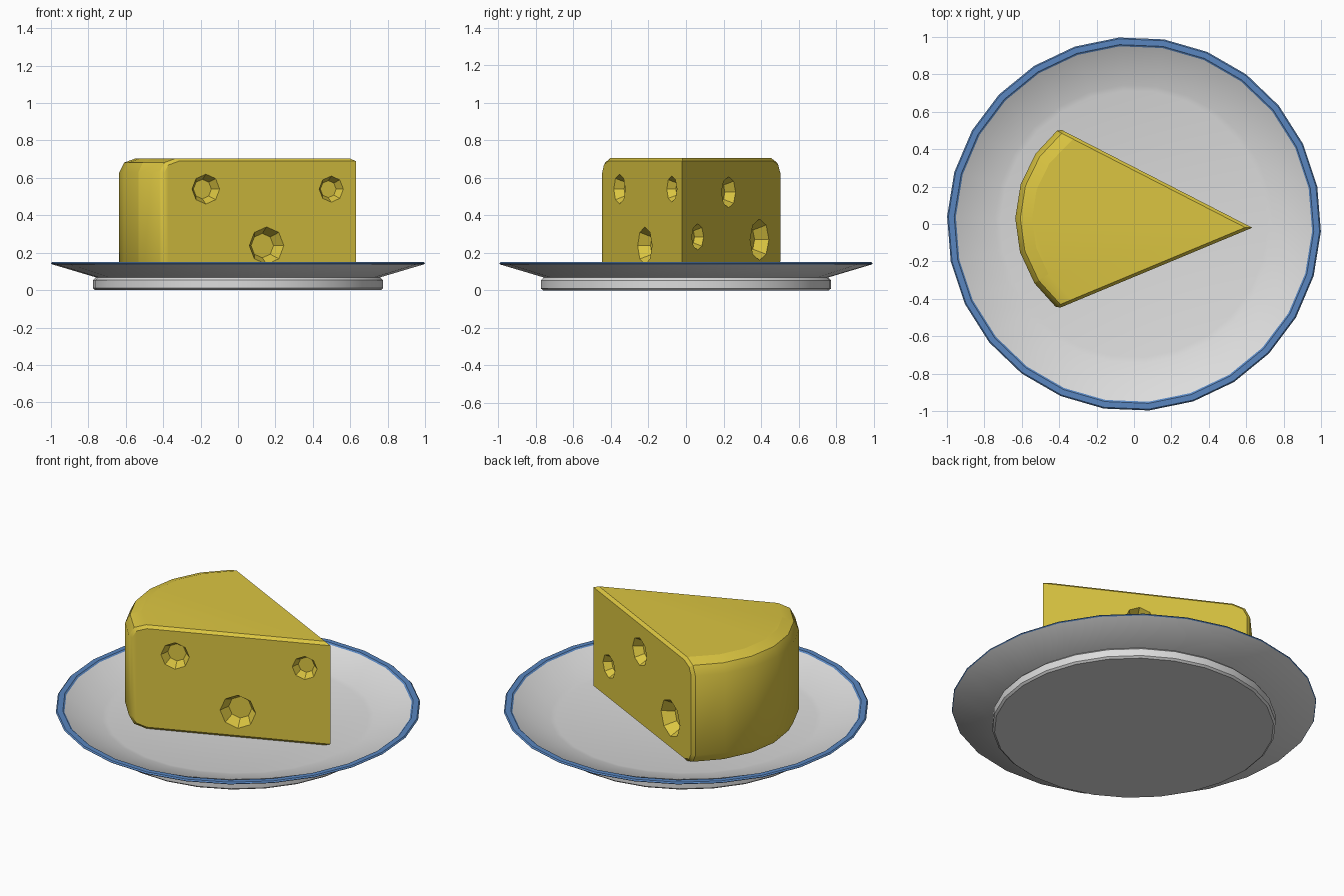
import bpy, bmesh, math
from mathutils import Vector, Matrix

if "Cube" in bpy.data.objects:
    bpy.data.objects.remove(bpy.data.objects["Cube"])


def material(name, rgb):
    m = bpy.data.materials.new(name)
    m.diffuse_color = (*rgb, 1)
    m.use_nodes = True
    m.node_tree.nodes["Principled BSDF"].inputs["Base Color"].default_value = m.diffuse_color
    return m


WHITE = material("plate white", (0.72, 0.72, 0.72))
BLUE = material("rim blue", (0.10, 0.24, 0.53))
YELLOW = material("cheese yellow", (0.71, 0.56, 0.053))


def make_object(name, bm, mats):
    bmesh.ops.recalc_face_normals(bm, faces=bm.faces)
    me = bpy.data.meshes.new(name)
    bm.to_mesh(me)
    bm.free()
    ob = bpy.data.objects.new(name, me)
    bpy.context.collection.objects.link(ob)
    for m in mats:
        me.materials.append(m)
    return ob


def smooth(ob, deg):
    bpy.ops.object.select_all(action='DESELECT')
    ob.select_set(True)
    bpy.context.view_layer.objects.active = ob
    bpy.ops.object.shade_smooth_by_angle(angle=math.radians(deg))


# Plate: 26-sided turned profile with a blue rim
SIDES = 26
profile = [(0.765, 0), (0.777, 0.01), (0.777, 0.053), (0.76, 0.068),
           (0.995, 0.138), (1.0, 0.143), (0.993, 0.15), (0.962, 0.15),
           (0.953, 0.143), (0.745, 0.083), (0.715, 0.076)]
BLUE_BANDS = range(4, 8)
bm = bmesh.new()
rings = []
for r, z in profile:
    ring = []
    for i in range(SIDES):
        a = math.radians(-2.3) + 2 * math.pi * i / SIDES
        ring.append(bm.verts.new((r * math.cos(a), r * math.sin(a), z)))
    rings.append(ring)
for k in range(len(rings) - 1):
    for i in range(SIDES):
        j = (i + 1) % SIDES
        f = bm.faces.new((rings[k][i], rings[k][j], rings[k + 1][j], rings[k + 1][i]))
        f.material_index = 1 if k in BLUE_BANDS else 0
bm.faces.new(rings[0])
bm.faces.new(rings[-1])
plate = make_object("plate", bm, [WHITE, BLUE])
smooth(plate, 30)

# Cheese wedge: stacked outlines, rounded on the rind side
TIP = Vector((0.632, -0.02))
CENTRE, R, ARC = Vector((-0.015, 0.025)), 0.62, 6
A0, A1 = math.radians(128.5), math.radians(230.5)
LAYERS = [(0.09, 0.078), (0.027, 0.10), (0, 0.15), (0, 0.63), (0.027, 0.682), (0.09, 0.705)]


def rind(i, inset=0):
    a = A0 + (A1 - A0) * i / ARC
    p = CENTRE + R * Vector((math.cos(a), math.sin(a)))
    if i in (0, ARC):            # corners slide along the cut faces
        return p + (TIP - p).normalized() * inset * 1.08
    return p + (CENTRE - p).normalized() * inset


bm = bmesh.new()
tips = [bm.verts.new((*TIP, LAYERS[0][1])), bm.verts.new((*TIP, LAYERS[-1][1]))]
rows = [[bm.verts.new((*rind(i, s), z)) for i in range(ARC + 1)] for s, z in LAYERS]
for lo, hi in zip(rows, rows[1:]):
    for i in range(ARC):
        bm.faces.new((lo[i], lo[i + 1], hi[i + 1], hi[i]))
bm.faces.new([tips[0]] + rows[0])
bm.faces.new([tips[1]] + rows[-1])
cuts = [bm.faces.new([tips[0]] + [row[i] for row in rows] + [tips[1]]) for i in (0, ARC)]
edges = {e for f in cuts for e in f.edges if set(e.verts) != set(tips)}
bmesh.ops.bevel(bm, geom=list(edges), offset=0.016, segments=1, affect='EDGES')
cheese = make_object("cheese_wedge", bm, [YELLOW])

# Holes: tapered octagonal pits on both cut faces (position along face, height, radius)
HOLES = {0: [(0.155, 0.285, 0.07), (0.466, 0.523, 0.083), (0.777, 0.27, 0.11)],
         ARC: [(0.128, 0.54, 0.07), (0.46, 0.238, 0.1), (0.772, 0.54, 0.08)]}
bm = bmesh.new()
for corner, holes in HOLES.items():
    along = rind(corner) - TIP
    n = Vector((along.y, -along.x, 0)).normalized()
    if corner == ARC:
        n = -n
    side = Vector((0, 0, 1)).cross(n)
    for t, z, r in holes:
        p = TIP + along * t
        out, depth = 0.02, 0.6 * r
        mid = Vector((p.x, p.y, z)) + n * (out - depth) / 2
        # local z = inward, local x = up
        axes = Matrix((Vector((0, 0, 1)), side, -n)).transposed().to_4x4()
        bmesh.ops.create_cone(bm, cap_ends=True, segments=8, radius1=r + out * 0.58,
                              radius2=r * 0.65, depth=out + depth,
                              matrix=Matrix.Translation(mid) @ axes)
cutter = make_object("hole_cutter", bm, [YELLOW])
cutter.hide_render = True
mod = cheese.modifiers.new("holes", 'BOOLEAN')
mod.operation, mod.object, mod.solver = 'DIFFERENCE', cutter, 'EXACT'
bpy.context.view_layer.objects.active = cheese
bpy.ops.object.modifier_apply(modifier=mod.name)
bpy.data.objects.remove(cutter)
smooth(cheese, 36)
